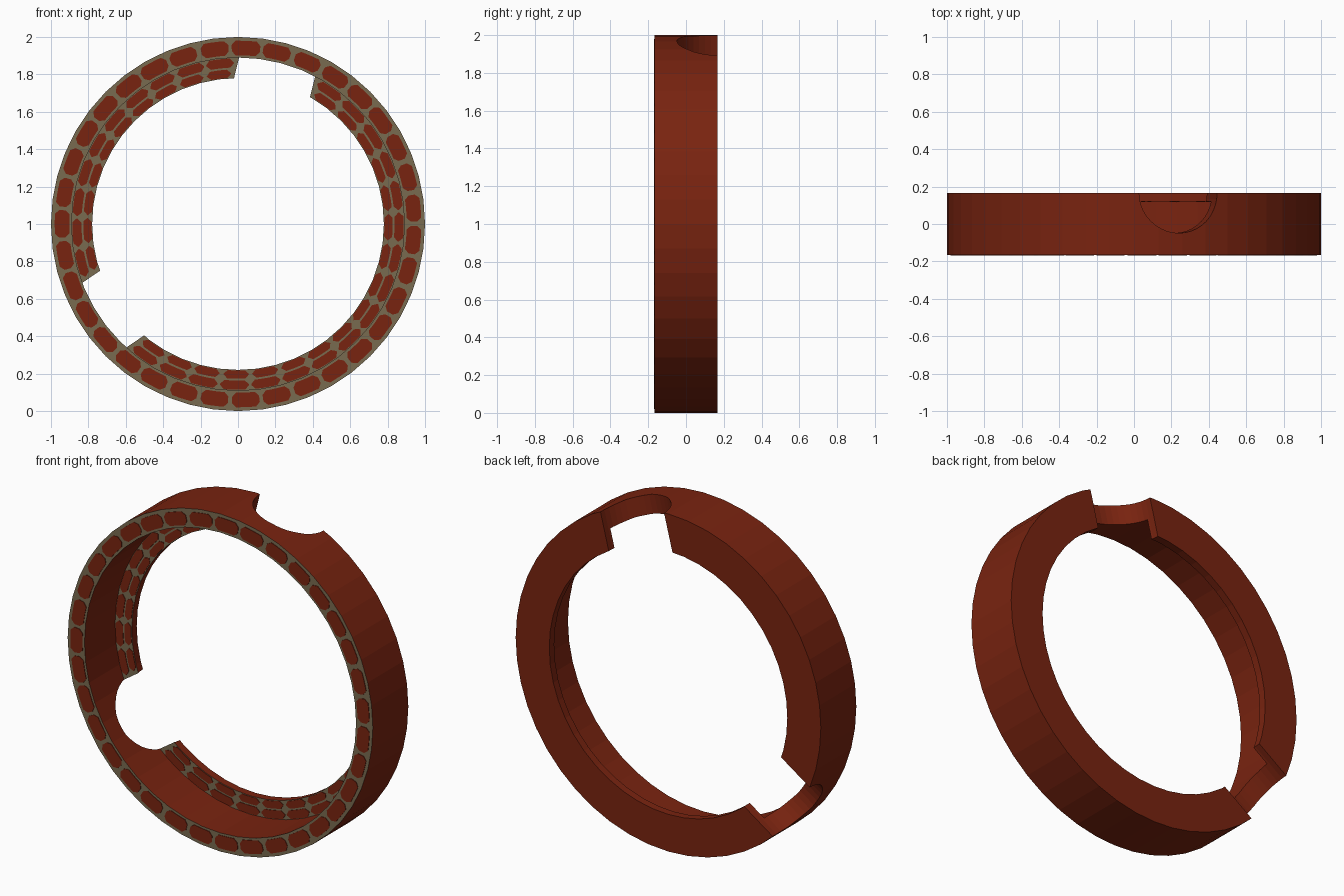
import bpy, bmesh, math, random
from mathutils import Vector, Matrix

if "Cube" in bpy.data.objects:
    bpy.data.objects.remove(bpy.data.objects["Cube"])

random.seed(4)
SEG = 48
NOTCHES = (76, 214.3)      # directions of the two round cut-outs, degrees
NOTCH_R = 0.215
BACK, FRONT, LEDGE = 0.166, -0.166, 0.12


def material(name, rgb):
    m = bpy.data.materials.new(name)
    m.diffuse_color = (*rgb, 1)
    m.use_nodes = True
    m.node_tree.nodes["Principled BSDF"].inputs["Base Color"].default_value = m.diffuse_color
    return m


red = material("brick red", (0.19, 0.017, 0.005))
mortar = material("mortar grey", (0.19, 0.145, 0.08))


def polar(r, deg, y):
    a = math.radians(deg)
    return Vector((r * math.cos(a), y, 1 + r * math.sin(a)))


def make_object(name, bm, mats):
    bmesh.ops.recalc_face_normals(bm, faces=bm.faces)
    me = bpy.data.meshes.new(name)
    bm.to_mesh(me)
    bm.free()
    for m in mats:
        me.materials.append(m)
    ob = bpy.data.objects.new(name, me)
    bpy.context.collection.objects.link(ob)
    return ob


# Ring: L-shaped section swept around the y axis
profile = [(0.89, FRONT), (1, FRONT), (1, BACK), (0.78, BACK), (0.78, LEDGE), (0.89, LEDGE)]
bm = bmesh.new()
rings = [[bm.verts.new(polar(r, 360 * i / SEG, y)) for r, y in profile] for i in range(SEG)]
for i in range(SEG):
    a, b = rings[i], rings[(i + 1) % SEG]
    for j in range(len(profile)):
        k = (j + 1) % len(profile)
        bm.faces.new((a[j], a[k], b[k], b[j]))
ring = make_object("ring", bm, [red, mortar])

# Round cut-outs through the back of the wall and ledge
for n, deg in enumerate(NOTCHES):
    bm = bmesh.new()
    bmesh.ops.create_cone(bm, cap_ends=True, segments=40, radius1=NOTCH_R,
                          radius2=NOTCH_R, depth=0.8)
    cutter = make_object(f"notch_cutter_{n + 1}", bm, [red])
    direction = polar(1, deg, 0) - Vector((0, 0, 1))
    cutter.matrix_world = (Matrix.Translation(polar(0.9, deg, BACK + 0.0005))
                           @ direction.to_track_quat('Z', 'Y').to_matrix().to_4x4())
    cutter.hide_render = True
    mod = ring.modifiers.new("notch", 'BOOLEAN')
    mod.object = cutter
    mod.operation = 'DIFFERENCE'
    mod.solver = 'EXACT'
    bpy.context.view_layer.update()
    bpy.context.view_layer.objects.active = ring
    bpy.ops.object.modifier_apply(modifier=mod.name)
    bpy.data.objects.remove(cutter)

# Faces turned to the front are mortar, all others red
for p in ring.data.polygons:
    p.material_index = 1 if p.normal.y < -0.95 else 0


# Brick plates laid on the mortar
def add_brick(bm, r0, r1, a0, a1, y):
    c = 0.022                                   # corner cut
    d = math.degrees(c / r1)
    steps = 3
    inner = [(r0, a0 + d + (a1 - a0 - 2 * d) * i / steps) for i in range(steps + 1)]
    outer = [(r1, a) for _, a in reversed(inner)]
    pts = inner + [(r0 + c, a1), (r1 - c, a1)] + outer + [(r1 - c, a0), (r0 + c, a0)]
    front = [bm.verts.new(polar(r, a, y - 0.003)) for r, a in pts]
    back = [bm.verts.new(polar(r, a, y + 0.001)) for r, a in pts]
    bm.faces.new(front)
    bm.faces.new(back[::-1])
    for i in range(len(pts)):
        j = (i + 1) % len(pts)
        bm.faces.new((front[i], front[j], back[j], back[i]))


def brick_row(bm, r0, r1, start, end, length, gap, y):
    count = round(math.radians(end - start) * r1 / length)
    step = (end - start) / count
    g = math.degrees(gap / r1) / 2
    for i in range(count):
        j0, j1 = (random.uniform(0, g * 0.5) for _ in range(2))
        add_brick(bm, r0, r1, start + i * step + g - j0, start + (i + 1) * step - g + j1, y)


bm = bmesh.new()
brick_row(bm, 0.902, 0.98, 0, 360, 0.175, 0.03, FRONT)
make_object("rim_bricks", bm, [red])

bm = bmesh.new()
for r0, r1, length in ((0.783, 0.827, 0.16), (0.837, 0.886, 0.175)):
    half = math.degrees(math.asin(NOTCH_R / r0))
    a, b = NOTCHES
    brick_row(bm, r0, r1, a + half, b - half, length, 0.02, LEDGE)
    brick_row(bm, r0, r1, b + half, a + 360 - half, length, 0.02, LEDGE)
make_object("ledge_bricks", bm, [red])
